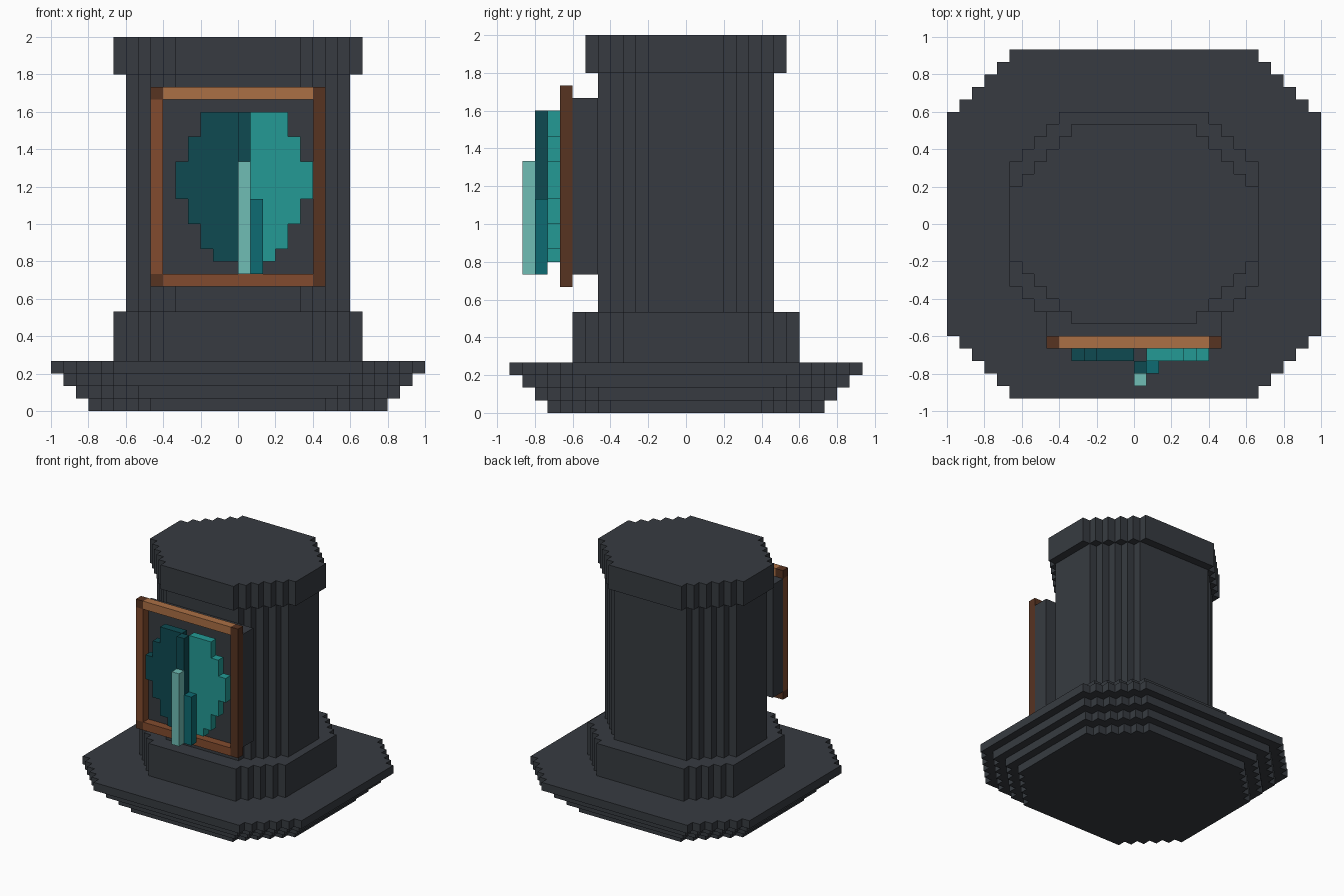
import bpy
import bmesh
from mathutils import Vector

cube = bpy.data.objects.get("Cube")
if cube:
    bpy.data.objects.remove(cube, do_unlink=True)

U = 1 / 15  # one block


def material(name, hex_colour):
    rgb = [int(hex_colour[i:i + 2], 16) / 255 for i in (0, 2, 4)]
    lin = [c / 12.92 if c <= 0.04045 else ((c + 0.055) / 1.055) ** 2.4 for c in rgb]
    m = bpy.data.materials.new(name)
    m.use_nodes = True
    m.diffuse_color = (*lin, 1)
    for node in m.node_tree.nodes:
        if node.type == 'BSDF_PRINCIPLED':
            node.inputs["Base Color"].default_value = (*lin, 1)
    return m


STONE = material("dark stone", "373b41")
WOOD_LIGHT = material("light wood", "AB7045")
WOOD = material("brown wood", "824B2E")
WOOD_DARK = material("dark wood", "573321")
TEAL_DARK = material("dark teal", "0E4A51")
TEAL_MID = material("mid teal", "0D6B72")
TEAL = material("bright teal", "249A95")
TEAL_PALE = material("pale teal", "70BDB5")


def extrude(name, points, direction, mat):
    """Extrude a closed outline, given in blocks, into a solid."""
    bm = bmesh.new()
    face = bm.faces.new([bm.verts.new(Vector(p) * U) for p in points])
    out = bmesh.ops.extrude_face_region(bm, geom=[face])
    moved = [g for g in out["geom"] if isinstance(g, bmesh.types.BMVert)]
    bmesh.ops.translate(bm, verts=moved, vec=Vector(direction) * U)
    bmesh.ops.recalc_face_normals(bm, faces=bm.faces)
    mesh = bpy.data.meshes.new(name)
    bm.to_mesh(mesh)
    bm.free()
    mesh.materials.append(mat)
    obj = bpy.data.objects.new(name, mesh)
    bpy.context.scene.collection.objects.link(obj)
    return obj


def box(name, x, y, z, mat):
    pts = [(x[0], y[0], z[0]), (x[1], y[0], z[0]), (x[1], y[1], z[0]), (x[0], y[1], z[0])]
    return extrude(name, pts, (0, 0, z[1] - z[0]), mat)


def stepped_slab(name, hx, hy, steps, z0, z1):
    """Slab whose four corners are cut away in one-block stairs."""
    quarter = [(hx, hy - steps)]
    for i in range(steps):
        quarter += [(hx - i - 1, hy - steps + i), (hx - i - 1, hy - steps + i + 1)]
    back = quarter[::-1]
    ring = (quarter + [(-x, y) for x, y in back]
            + [(-x, -y) for x, y in quarter] + [(x, -y) for x, y in back])
    return extrude(name, [(x, y, z0) for x, y in ring], (0, 0, z1 - z0), STONE)


# Stepped base, widening upwards
for i in range(4):
    stepped_slab(f"base_tier_{i + 1}", 12 + i, 11 + i, 5, i, i + 1)

# Plinth, column and cap
stepped_slab("plinth", 10, 9, 4, 4, 8)
stepped_slab("column", 9, 7, 4, 8, 27)
stepped_slab("cap", 10, 8, 5, 27, 30)

# Panel and its wooden frame
box("panel_backing", (-7, 7), (-9, -7), (11, 25), STONE)
FRAME_Y = (-10, -9)
box("frame_top", (-6, 6), FRAME_Y, (25, 26), WOOD_LIGHT)
box("frame_bottom", (-6, 6), FRAME_Y, (10, 11), WOOD)
box("frame_right", (-7, -6), FRAME_Y, (11, 25), WOOD)
box("frame_left", (6, 7), FRAME_Y, (10, 26), WOOD_DARK)
for label, z in (("bottom", 10), ("top", 25)):
    box(f"frame_{label}_right_corner", (-7, -6), FRAME_Y, (z, z + 1), WOOD_DARK)

# Emblem halves: (width, bottom, top) of each row, mirrored about the slot
ROWS = [(2, 12, 13), (3, 13, 15), (4, 15, 17), (5, 17, 20), (4, 20, 22), (3, 22, 24)]
for label, start, side, mat in (("right", 0, -1, TEAL_DARK), ("left", 1, 1, TEAL)):
    outline = [(start, -11, 12)]
    for width, z0, z1 in ROWS:
        x = start + side * width
        outline += [(x, -11, z0), (x, -11, z1)]
    outline.append((start, -11, 24))
    extrude(f"emblem_{label}_half", outline, (0, 1, 0), mat)

# Raised bars in front of the emblem
box("emblem_spine", (0, 1), (-12, -11), (11, 24), TEAL_DARK)
box("emblem_side_bar", (1, 2), (-12, -11), (11, 17), TEAL_MID)
box("emblem_front_bar", (0, 1), (-13, -12), (11, 20), TEAL_PALE)
